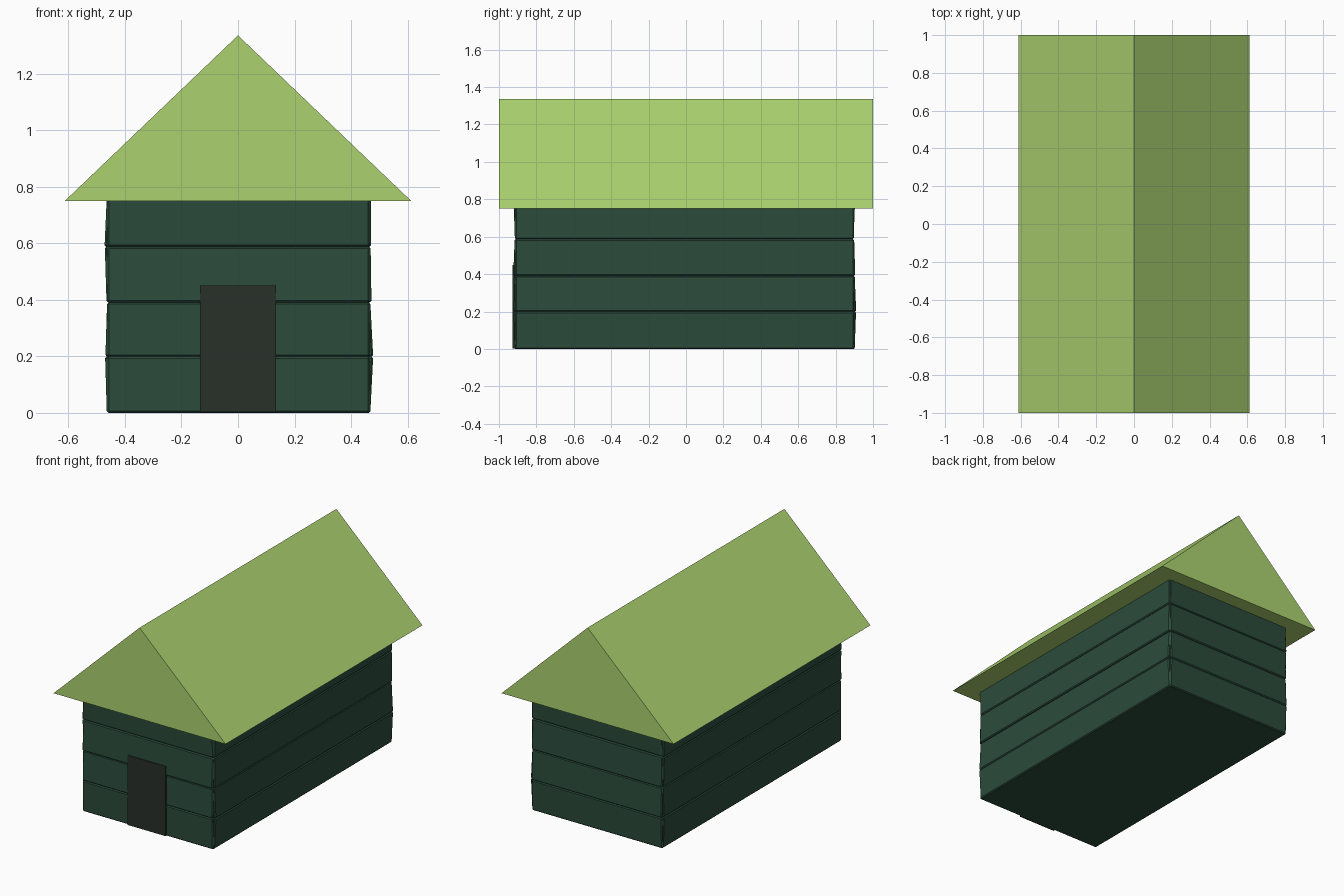
import bpy, bmesh

if "Cube" in bpy.data.objects:
    bpy.data.objects.remove(bpy.data.objects["Cube"])


def material(name, rgb):
    m = bpy.data.materials.new(name)
    m.diffuse_color = (*rgb, 1)
    m.use_nodes = True
    m.node_tree.nodes["Principled BSDF"].inputs["Base Color"].default_value = m.diffuse_color
    return m


LIME = material("lime", (0.41, 0.65, 0.16))
GREEN = material("dark_green", (0.024, 0.071, 0.044))
BROWN = material("dark_brown", (0.022, 0.029, 0.022))


def prism(name, profile, offset, mat):
    """Extrude a 3D polygon along an offset vector."""
    bm = bmesh.new()
    face = bm.faces.new([bm.verts.new(p) for p in profile])
    new = bmesh.ops.extrude_face_region(bm, geom=[face], use_keep_orig=True)
    bmesh.ops.translate(bm, vec=offset,
                        verts=[g for g in new["geom"] if isinstance(g, bmesh.types.BMVert)])
    bmesh.ops.recalc_face_normals(bm, faces=bm.faces)
    mesh = bpy.data.meshes.new(name)
    bm.to_mesh(mesh)
    bm.free()
    mesh.materials.append(mat)
    ob = bpy.data.objects.new(name, mesh)
    bpy.context.collection.objects.link(ob)
    return ob


def box(name, x0, x1, y0, y1, z0, z1, mat):
    return prism(name, [(x0, y0, z0), (x1, y0, z0), (x1, y0, z1), (x0, y0, z1)],
                 (0, y1 - y0, 0), mat)


# Roof, wall core behind the boards, and door
prism("roof", [(-0.612, -1, 0.75), (0.612, -1, 0.75), (0, -1, 1.335)], (0, 2, 0), LIME)
box("wall_core", -0.455, 0.457, -0.904, 0.891, 0, 0.76, GREEN)
box("door", -0.135, 0.135, -0.928, -0.89, 0.003, 0.45, BROWN)

# Wall boards: outer position at the bottom and top edge of each course
courses = [(0, 0.199), (0.199, 0.391), (0.391, 0.587), (0.587, 0.765)]
outer = {
    "right": [(0.468, 0.478), (0.478, 0.468), (0.472, 0.469), (0.470, 0.470)],
    "left": [(-0.464, -0.470), (-0.469, -0.463), (-0.465, -0.471), (-0.472, -0.464)],
    "front": [(-0.918, -0.922), (-0.922, -0.918), (-0.924, -0.916), (-0.915, -0.921)],
    "back": [(0.902, 0.909), (0.910, 0.902), (0.905, 0.899), (0.896, 0.903)],
}
for side, boards in outer.items():
    for i, ((a, b), (z0, z1)) in enumerate(zip(boards, courses)):
        inner = a - 0.04 if a > 0 else a + 0.04
        section = [(inner, z0), (a, z0), (b, z1), (inner, z1)]
        if side in ("left", "right"):
            profile, offset = [(d, -0.912, z) for d, z in section], (0, 1.81, 0)
        else:
            profile, offset = [(-0.463, d, z) for d, z in section], (0.928, 0, 0)
        board = prism(f"{side}_board_{i + 1}", profile, offset, GREEN)
        bevel = board.modifiers.new("bevel", "BEVEL")
        bevel.width = 0.006
        bevel.segments = 1
